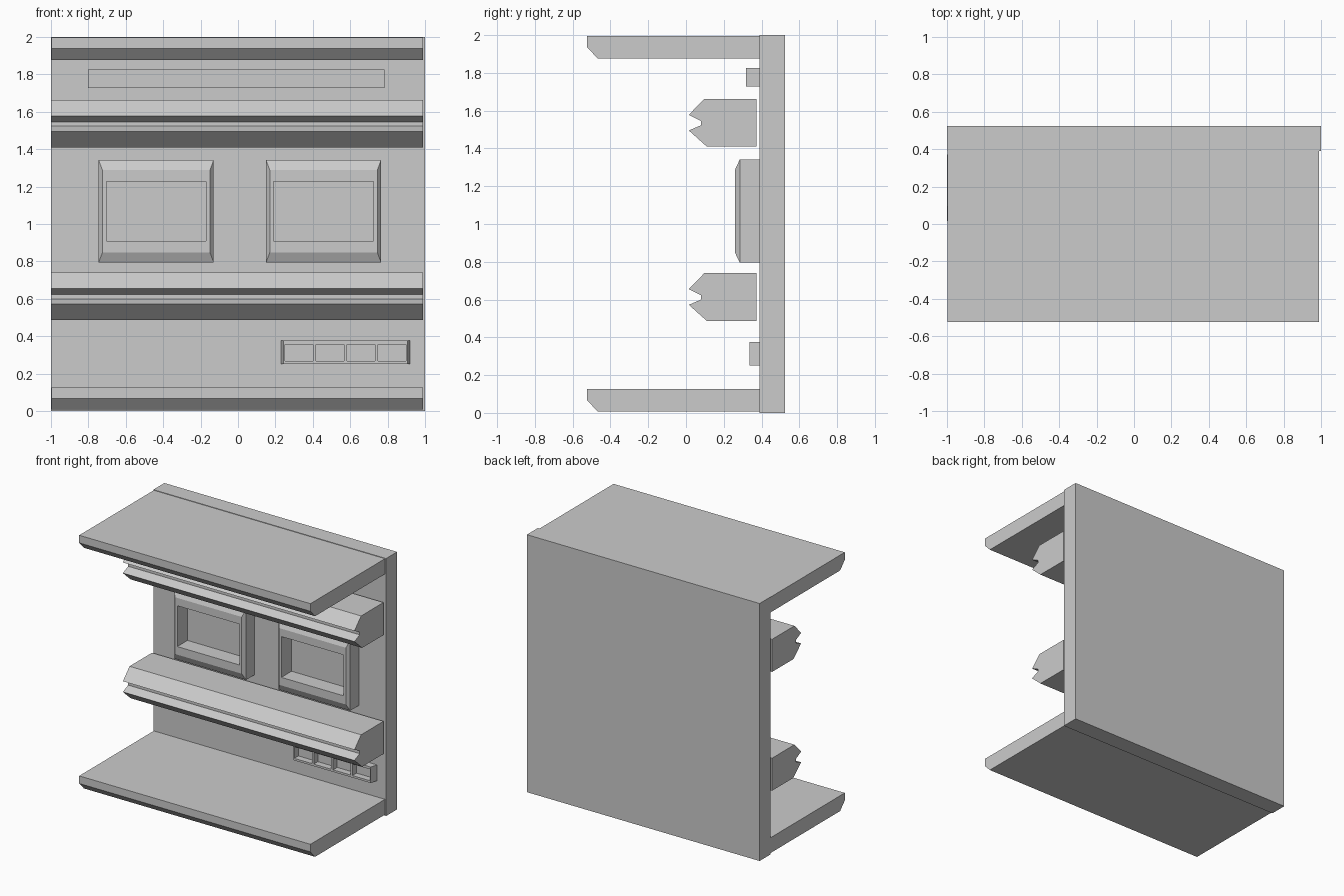
import bpy, bmesh

if "Cube" in bpy.data.objects:
    bpy.data.objects.remove(bpy.data.objects["Cube"])


def finish(name, bm):
    bmesh.ops.recalc_face_normals(bm, faces=bm.faces)
    me = bpy.data.meshes.new(name)
    bm.to_mesh(me)
    bm.free()
    ob = bpy.data.objects.new(name, me)
    bpy.context.collection.objects.link(ob)
    return ob


def extrude_profile(name, pts, x0, x1):
    """Sweep a closed (y, z) profile along x."""
    bm = bmesh.new()
    a = [bm.verts.new((x0, y, z)) for y, z in pts]
    b = [bm.verts.new((x1, y, z)) for y, z in pts]
    bm.faces.new(a)
    bm.faces.new(b[::-1])
    for i in range(len(pts)):
        j = (i + 1) % len(pts)
        bm.faces.new((a[i], a[j], b[j], b[i]))
    return finish(name, bm)


def loft_rects(name, rects):
    """Join rectangles (x0, x1, z0, z1, y) one after another, capped at both ends."""
    bm = bmesh.new()
    rings = [[bm.verts.new((x, y, z)) for x, z in ((x0, z0), (x1, z0), (x1, z1), (x0, z1))]
             for x0, x1, z0, z1, y in rects]
    bm.faces.new(rings[0])
    bm.faces.new(rings[-1])
    for r, s in zip(rings, rings[1:]):
        for i in range(4):
            j = (i + 1) % 4
            bm.faces.new((r[i], r[j], s[j], s[i]))
    return finish(name, bm)


# Back wall
loft_rects("back_wall", [(-1, 1, 0, 2, 0.525), (-1, 1, 0, 2, 0.39)])

# Ceiling and floor slabs with chamfered lower front edge
for name, z in (("ceiling_slab", 1.877), ("floor_slab", 0.008)):
    extrude_profile(name, [(0.39, z), (-0.468, z), (-0.525, z + 0.06),
                           (-0.525, z + 0.119), (0.39, z + 0.119)], -0.997, 0.99)

# Grooved rails, set slightly off the wall
for name, z in (("upper_rail", 1.41), ("lower_rail", 0.487)):
    extrude_profile(name, [(0.372, z), (0.11, z), (0.015, z + 0.085), (0.08, z + 0.113),
                           (0.08, z + 0.135), (0.015, z + 0.168), (0.097, z + 0.253),
                           (0.372, z + 0.253)], -1, 0.99)

# Window frames with bevelled front and deep recess
for name, x in (("left_window_frame", -0.745), ("right_window_frame", 0.15)):
    loft_rects(name, [(x, x + 0.615, 0.795, 1.342, 0.39),
                      (x, x + 0.615, 0.795, 1.342, 0.285),
                      (x + 0.02, x + 0.595, 0.847, 1.288, 0.26),
                      (x + 0.041, x + 0.574, 0.91, 1.227, 0.26),
                      (x + 0.041, x + 0.574, 0.91, 1.227, 0.385)])

# Strip under the ceiling
loft_rects("upper_strip", [(-0.802, 0.783, 1.727, 1.825, 0.39),
                           (-0.802, 0.783, 1.727, 1.825, 0.317)])

# Vent: tapered bar with four pockets cut into it
vent = loft_rects("vent", [(0.23, 0.92, 0.252, 0.376, 0.39),
                           (0.242, 0.906, 0.252, 0.376, 0.335)])
for i in range(4):
    x = 0.25 + i * 0.1665
    cutter = loft_rects("pocket_cutter", [(x, x + 0.15, 0.268, 0.357, 0.385),
                                          (x, x + 0.15, 0.268, 0.357, 0.3)])
    cutter.hide_render = True
    mod = vent.modifiers.new("pocket", 'BOOLEAN')
    mod.operation = 'DIFFERENCE'
    mod.solver = 'EXACT'
    mod.object = cutter
    bpy.context.view_layer.objects.active = vent
    bpy.ops.object.modifier_apply(modifier=mod.name)
    bpy.data.objects.remove(cutter)
